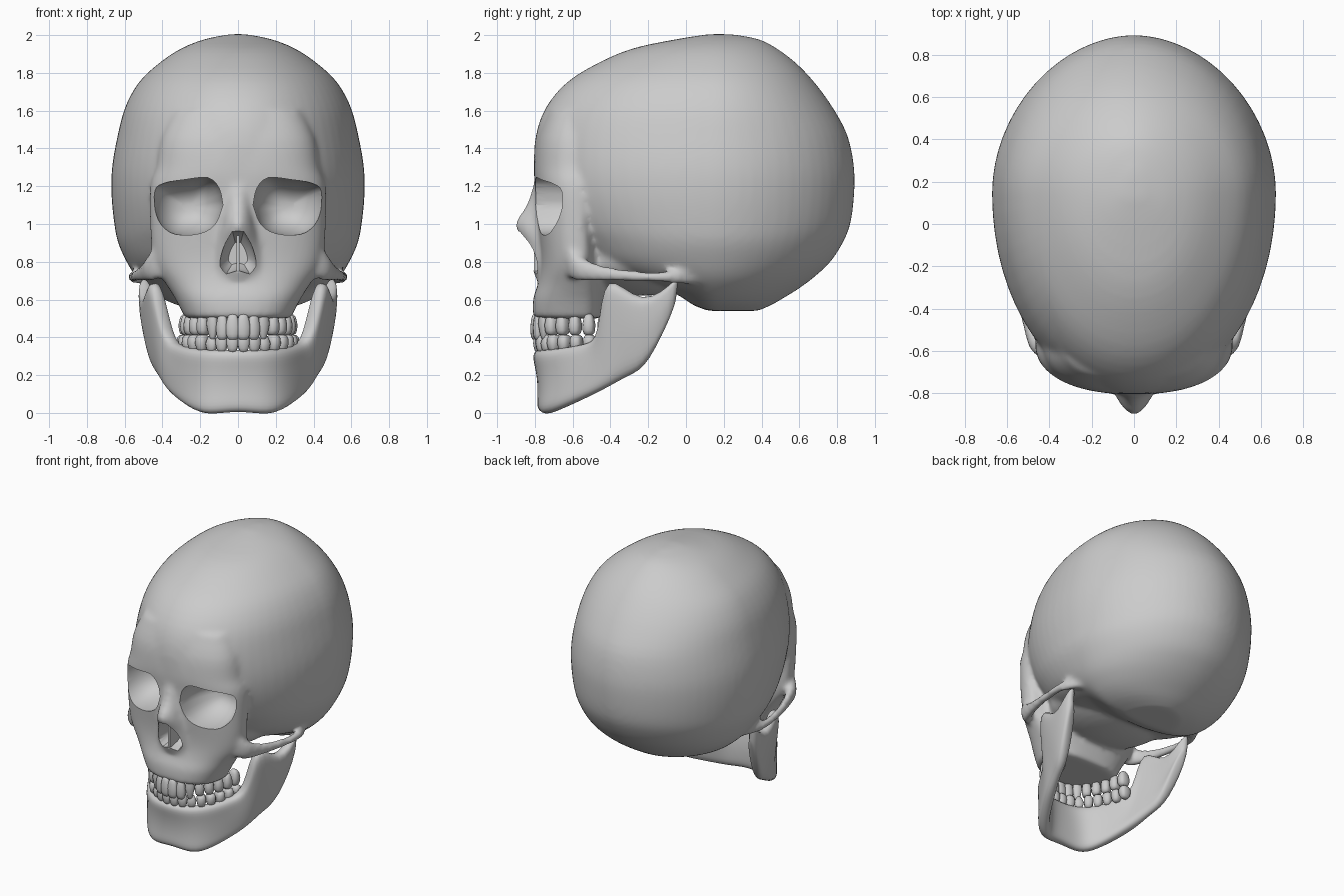
import bpy, bmesh, math
from mathutils import Vector

if "Cube" in bpy.data.objects:
    bpy.data.objects.remove(bpy.data.objects["Cube"], do_unlink=True)

bone = bpy.data.materials.new("bone grey")
bone.use_nodes = True
grey = (0.6, 0.6, 0.6, 1)
bone.diffuse_color = grey
bone.node_tree.nodes["Principled BSDF"].inputs["Base Color"].default_value = grey


def make(name, bm):
    bmesh.ops.recalc_face_normals(bm, faces=bm.faces)
    mesh = bpy.data.meshes.new(name)
    bm.to_mesh(mesh)
    bm.free()
    mesh.materials.append(bone)
    obj = bpy.data.objects.new(name, mesh)
    bpy.context.collection.objects.link(obj)
    return obj


def select(*objs):
    bpy.ops.object.select_all(action="DESELECT")
    for o in objs:
        o.select_set(True)
    bpy.context.view_layer.objects.active = objs[0]


def finish(obj, angle=40):
    select(obj)
    bpy.ops.object.convert(target="MESH")
    bpy.ops.object.shade_smooth_by_angle(angle=math.radians(angle))


def spline(rows, steps):
    """Smooth curve through rows of any width."""
    out = []
    for i in range(len(rows) - 1):
        quad = zip(rows[max(i - 1, 0)], rows[i], rows[i + 1], rows[min(i + 2, len(rows) - 1)])
        quad = list(quad)
        for k in range(steps):
            t = k / steps
            out.append([b + t / 2 * (c - a + t * (2 * a - 5 * b + 4 * c - d
                                                  + t * (3 * (b - c) + d - a)))
                        for a, b, c, d in quad])
    return out + [list(rows[-1])]


def loft(name, rings):
    """Skin a list of equal closed rings and cap both ends."""
    bm = bmesh.new()
    rows = [[bm.verts.new(p) for p in ring] for ring in rings]
    n = len(rows[0])
    for a, b in zip(rows, rows[1:]):
        for i in range(n):
            j = (i + 1) % n
            bm.faces.new((a[i], a[j], b[j], b[i]))
    bm.faces.new(rows[0])
    bm.faces.new(rows[-1])
    return make(name, bm)


def oval(z, front, back, w, mid, n_front, n_back, count=64):
    """Horizontal egg-shaped section, widest at y = mid."""
    pts = []
    for i in range(count):
        t = math.tau * i / count
        s, c = math.sin(t), math.cos(t)
        n, reach = (n_back, back - mid) if c > 0 else (n_front, mid - front)
        pts.append((math.copysign(abs(s) ** (2 / n), s) * w,
                    mid + math.copysign(abs(c) ** (2 / n), c) * reach, z))
    return pts


def ball(name, centre, radii):
    bm = bmesh.new()
    bmesh.ops.create_uvsphere(bm, u_segments=32, v_segments=20, radius=1)
    bmesh.ops.scale(bm, vec=radii, verts=bm.verts)
    bmesh.ops.translate(bm, vec=centre, verts=bm.verts)
    return make(name, bm)


# Braincase: height, front, back, half width
CRANIUM = [
    (.54, .12, .38, .2), (.57, .04, .45, .32), (.61, -.02, .52, .41), (.66, -.12, .6, .48),
    (.72, -.38, .68, .54), (.8, -.54, .765, .59), (.9, -.63, .83, .635), (1, -.71, .87, .655),
    (1.15, -.78, .89, .67), (1.3, -.805, .89, .667), (1.47, -.795, .855, .637),
    (1.62, -.74, .775, .597), (1.75, -.63, .68, .525), (1.85, -.47, .585, .42),
    (1.93, -.28, .48, .3), (1.98, -.04, .38, .17), (2.005, .12, .24, .04)]
skull = loft("skull", [oval(*r, .15, 2.05, 1.9) for r in spline(CRANIUM, 3)])

# Face block from the upper jaw over the brow into the forehead
FACE = [
    (.5, -.81, -.44, .28), (.6, -.81, -.43, .33), (.68, -.785, -.43, .38),
    (.76, -.77, -.45, .43), (.85, -.77, -.46, .455), (1, -.785, -.48, .465),
    (1.2, -.8, -.48, .465), (1.3, -.805, -.45, .435), (1.45, -.79, -.4, .41),
    (1.6, -.735, -.4, .34)]
parts = [loft("face", [oval(*r, -.56, 2.4, 2.5) for r in spline(FACE, 3)])]

# Nasal bridge and rim around the nose opening
NOSE = [
    (.7, -.79, .13), (.78, -.82, .15), (.88, -.85, .135), (.97, -.898, .11),
    (1.02, -.898, .095), (1.1, -.845, .09), (1.2, -.81, .1)]
parts.append(loft("nose", [oval(z, f, -.6, w, -.7, 1.8, 2) for z, f, w in spline(NOSE, 3)]))

# Skull base behind the upper jaw
parts.append(ball("base", (0, -.24, .81), (.42, .41, .19)))

# Cheekbones running back into the arches: x, y, z, half height, half thickness
ARCH = [(.39, -.63, .82, .1, .06), (.45, -.585, .775, .075, .045), (.495, -.48, .745, .05, .03),
        (.53, -.35, .73, .035, .026), (.552, -.2, .72, .03, .026),
        (.55, -.07, .72, .035, .028), (.49, .05, .72, .05, .03)]
for s in (-1, 1):
    parts.append(loft("cheek_arch", [
        [(s * (x + w * math.cos(a)), y, z + h * math.sin(a))
         for a in (math.tau * i / 16 for i in range(16))]
        for x, y, z, h, w in spline(ARCH, 4)]))

# Blend the solid parts into one smooth skull
select(skull, *parts)
bpy.ops.object.join()
remesh = skull.modifiers.new("blend", "REMESH")
remesh.mode = "VOXEL"
remesh.voxel_size = .016
soft = skull.modifiers.new("soften", "SMOOTH")
soft.factor = .5
soft.iterations = 12

# Eye sockets: an outline tapering inward like a bowl
SOCKET = [(.08, 1.1), (.1, 1.19), (.16, 1.245), (.28, 1.235), (.4, 1.215), (.448, 1.18),
          (.448, 1.08), (.41, .995), (.33, .945), (.2, .95), (.12, 1), (.08, 1.1)]
DEPTH = [(-1, 1), (-.72, 1), (-.66, .96), (-.6, .87), (-.54, .7), (-.5, .48), (-.48, .2)]
rim = spline(SOCKET, 3)[:-1]
cutters = []
for s in (-1, 1):
    cutters.append(loft("socket_cutter", [
        [(s * (.26 + (x - .26) * k), y, 1.09 + (z - 1.09) * k) for x, z in rim]
        for y, k in DEPTH]))

# Nose opening
half = spline([(.03, .965), (.07, .9), (.095, .83), (.1, .77), (.065, .73)], 2)
outline = half + [(0, .75)] + [(-x, z) for x, z in reversed(half)]
cutters.append(loft("nose_cutter", [
    [(x * k, y, .84 + (z - .84) * k) for x, z in outline]
    for y, k in ((-1, 1), (-.79, .95), (-.72, .8), (-.67, .5))]))

for c in cutters:
    c.hide_render = True
    cut = skull.modifiers.new("cut", "BOOLEAN")
    cut.operation = "DIFFERENCE"
    cut.solver = "EXACT"
    cut.object = c
finish(skull, 45)
for c in cutters:
    bpy.data.objects.remove(c, do_unlink=True)

# Thin wall inside the nose
bm = bmesh.new()
bmesh.ops.create_cube(bm, size=1)
bmesh.ops.scale(bm, vec=(.016, .17, .2), verts=bm.verts)
bmesh.ops.translate(bm, vec=(0, -.72, .84), verts=bm.verts)
finish(make("nose_wall", bm))

# Lower jaw: a sheet between a top and bottom line, thickened
TOP = [(0, -.79, .335), (.15, -.765, .335), (.25, -.66, .345), (.31, -.53, .365),
       (.37, -.44, .4), (.445, -.44, .8), (.475, -.23, .54), (.495, -.03, .74)]
LOW = [(0, -.755, .01), (.15, -.75, -.015), (.23, -.68, .01), (.31, -.53, .075),
       (.36, -.42, .13), (.4, -.3, .195), (.43, -.2, .24), (.48, -.05, .59)]
bm = bmesh.new()
columns = []
for s, order in ((-1, range(7, 0, -1)), (1, range(8))):
    for i in order:
        a, b = Vector(TOP[i]), Vector(LOW[i])
        column = []
        for k in range(5):
            p = a.lerp(b, k / 4)
            bow = math.sin(math.pi * k / 4)
            p.x += .015 * bow * (i / 7)
            if i < 3:
                p.y += .02 * bow
            column.append(bm.verts.new((p.x * s, p.y, p.z)))
        columns.append(column)
for a, b in zip(columns, columns[1:]):
    for k in range(4):
        bm.faces.new((a[k], b[k], b[k + 1], a[k + 1]))
jaw = make("lower_jaw", bm)
thick = jaw.modifiers.new("thickness", "SOLIDIFY")
thick.thickness = .08
thick.offset = 0
jaw.modifiers.new("smooth", "SUBSURF").levels = 2
finish(jaw, 60)


# Teeth: rounded blocks set along a curved row
def tooth_row(name, wide, deep, back, low, high, upper):
    bm = bmesh.new()
    for i in range(16):
        t = math.radians(88) * (i - 7.5) / 7.5
        rank = abs(i - 7.5)
        front = rank < 3
        canine = 2 < rank < 3
        top = high + (.03 if upper and canine else 0)
        bottom = low - (.025 if upper and front else 0)
        tooth = bmesh.ops.create_uvsphere(bm, u_segments=10, v_segments=8, radius=1)["verts"]
        for v in tooth:
            # square the ball off, then narrow it toward the root or the canine's tip
            p = Vector([math.copysign(abs(c) ** .65, c) for c in v.co])
            root = p.z if upper else -p.z
            narrow = 1 - .22 * max(root, 0) - (.45 * max(-root, 0) if canine else 0)
            x = p.x * narrow * (.037 if upper and rank < 1 else .032)
            y = p.y * narrow * (.026 if front else .04)
            ca, sa = math.cos(t), math.sin(t)
            v.co = (wide * sa + x * ca + y * sa,
                    back - deep * ca + x * sa - y * ca,
                    (top + bottom) / 2 + p.z * (top - bottom) / 2)
    finish(make(name, bm), 60)


tooth_row("upper_teeth", .275, .375, -.425, .41, .525, True)
tooth_row("lower_teeth", .285, .36, -.425, .32, .415, False)
